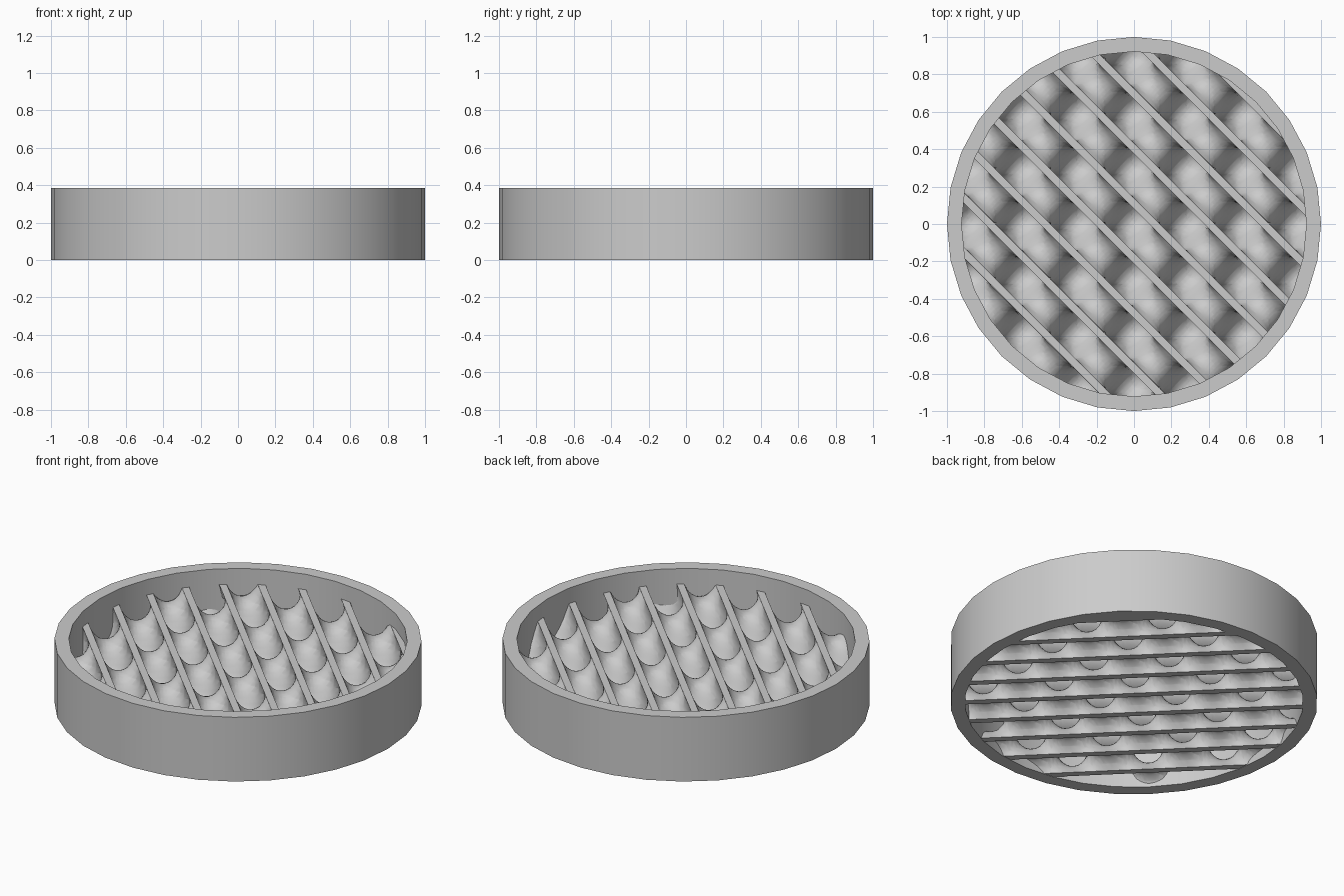
import bpy
import bmesh
import math
from mathutils import Vector

if "Cube" in bpy.data.objects:
    bpy.data.objects.remove(bpy.data.objects["Cube"])

RIM_HEIGHT = 0.386
OUTER, INNER = 1.0, 0.922
SIDES = 32
HALF = 0.293              # half a lattice period, also the core height
K = math.pi / HALF
S0, D0 = 0.11, 0.28       # lattice phase along the two diagonals
LEVEL = 0.3               # half thickness of the wall, as a field value
STEPS = 10                # samples per half period
BASE = 0.002

grey = bpy.data.materials.new("light_grey")
grey.use_nodes = True
grey.diffuse_color = (0.6, 0.6, 0.6, 1)
grey.node_tree.nodes["Principled BSDF"].inputs["Base Color"].default_value = (0.6, 0.6, 0.6, 1)


def add_object(name, bm):
    mesh = bpy.data.meshes.new(name)
    bm.to_mesh(mesh)
    bm.free()
    mesh.materials.append(grey)
    obj = bpy.data.objects.new(name, mesh)
    bpy.context.collection.objects.link(obj)
    return obj


def diagonal(s, d, z):
    """Point from its two diagonal coordinates, s = x + y and d = x - y."""
    return Vector(((s + d) / 2, (s - d) / 2, z))


# Outer ring
bm = bmesh.new()
rows = []
for radius, z in ((OUTER, 0), (OUTER, RIM_HEIGHT), (INNER, RIM_HEIGHT), (INNER, 0)):
    angles = [math.tau * i / SIDES for i in range(SIDES)]
    rows.append([bm.verts.new((radius * math.cos(a), radius * math.sin(a), z)) for a in angles])
for r in range(4):
    low, high = rows[r], rows[(r + 1) % 4]
    for i in range(SIDES):
        j = (i + 1) % SIDES
        bm.faces.new((low[i], low[j], high[j], high[i]))
ring = add_object("outer_ring", bm)
bpy.ops.object.select_all(action="DESELECT")
bpy.context.view_layer.objects.active = ring
ring.select_set(True)
bpy.ops.object.shade_smooth_by_angle()

# Lattice field, sampled on a grid that follows the diagonals
STEP = HALF / STEPS
COUNT = 92
grid = [(i - COUNT / 2) * STEP for i in range(COUNT + 1)]
sin_u = [-math.sin(K * (s - S0)) for s in grid]
cos_v = [math.cos(K * (d - D0)) for d in grid]
heights = [BASE + (HALF - BASE) * k / STEPS for k in range(STEPS + 1)]
wave = [(math.cos(math.pi * (k / STEPS - 1)), math.sin(math.pi * (k / STEPS - 1)))
        for k in range(STEPS + 1)]
CORNERS = [(c & 1, c >> 1 & 1, c >> 2) for c in range(8)]
TETS = [(0, a, a | b, 7) for a in (1, 2, 4) for b in (1, 2, 4) if a != b]


def field(node):
    i, j, k = node
    return wave[k][0] * sin_u[i] + wave[k][1] * cos_v[j]


def place(node):
    return diagonal(grid[node[0]], grid[node[1]], heights[node[2]])


def wall_side(bm, level, outward):
    """Mesh the surface where the field equals level."""
    verts = {}

    def cross(na, fa, nb, fb):
        key = (na, nb) if na < nb else (nb, na)
        if key not in verts:
            verts[key] = bm.verts.new(place(na).lerp(place(nb), fa / (fa - fb)))
        return verts[key]

    for i in range(COUNT):
        for j in range(COUNT):
            if diagonal(grid[i] + STEP / 2, grid[j] + STEP / 2, 0).length > 0.945:
                continue
            for k in range(STEPS):
                nodes = [(i + a, j + b, k + c) for a, b, c in CORNERS]
                vals = [field(n) - level for n in nodes]
                if min(vals) > 0 or max(vals) <= 0:
                    continue
                for tet in TETS:
                    neg = [c for c in tet if vals[c] <= 0]
                    pos = [c for c in tet if vals[c] > 0]
                    if not neg or not pos:
                        continue
                    pairs = [(a, b) for a in neg for b in pos]
                    if len(pairs) == 4:
                        pairs[2], pairs[3] = pairs[3], pairs[2]
                    loop = [cross(nodes[a], vals[a], nodes[b], vals[b]) for a, b in pairs]
                    way = place(nodes[pos[0]]) - place(nodes[neg[0]])
                    normal = (loop[1].co - loop[0].co).cross(loop[2].co - loop[0].co)
                    if normal.dot(way) * outward < 0:
                        loop.reverse()
                    bm.faces.new(loop)


# Curved lattice walls, one skin on each side
bm = bmesh.new()
wall_side(bm, LEVEL, 1)
wall_side(bm, -LEVEL, -1)
bmesh.ops.remove_doubles(bm, verts=bm.verts[:], dist=0.002)
for face in bm.faces:
    face.smooth = True
add_object("lattice_walls", bm)

# Flat straight edges closing the walls at the top and bottom
bm = bmesh.new()
half_width = math.asin(LEVEL) / K
for n in range(-5, 6):
    s = S0 + n * HALF
    reach = 0.935 ** 2 - s * s / 2
    if reach <= 0:
        continue
    end = math.sqrt(reach * 2)
    for z, turn in ((HALF, -1), (BASE, 1)):
        corners = [diagonal(s + a * half_width, b * end, z)
                   for a, b in ((-1, -1), (1, -1), (1, 1), (-1, 1))]
        bm.faces.new([bm.verts.new(p) for p in corners[::turn]])
add_object("lattice_edges", bm)
